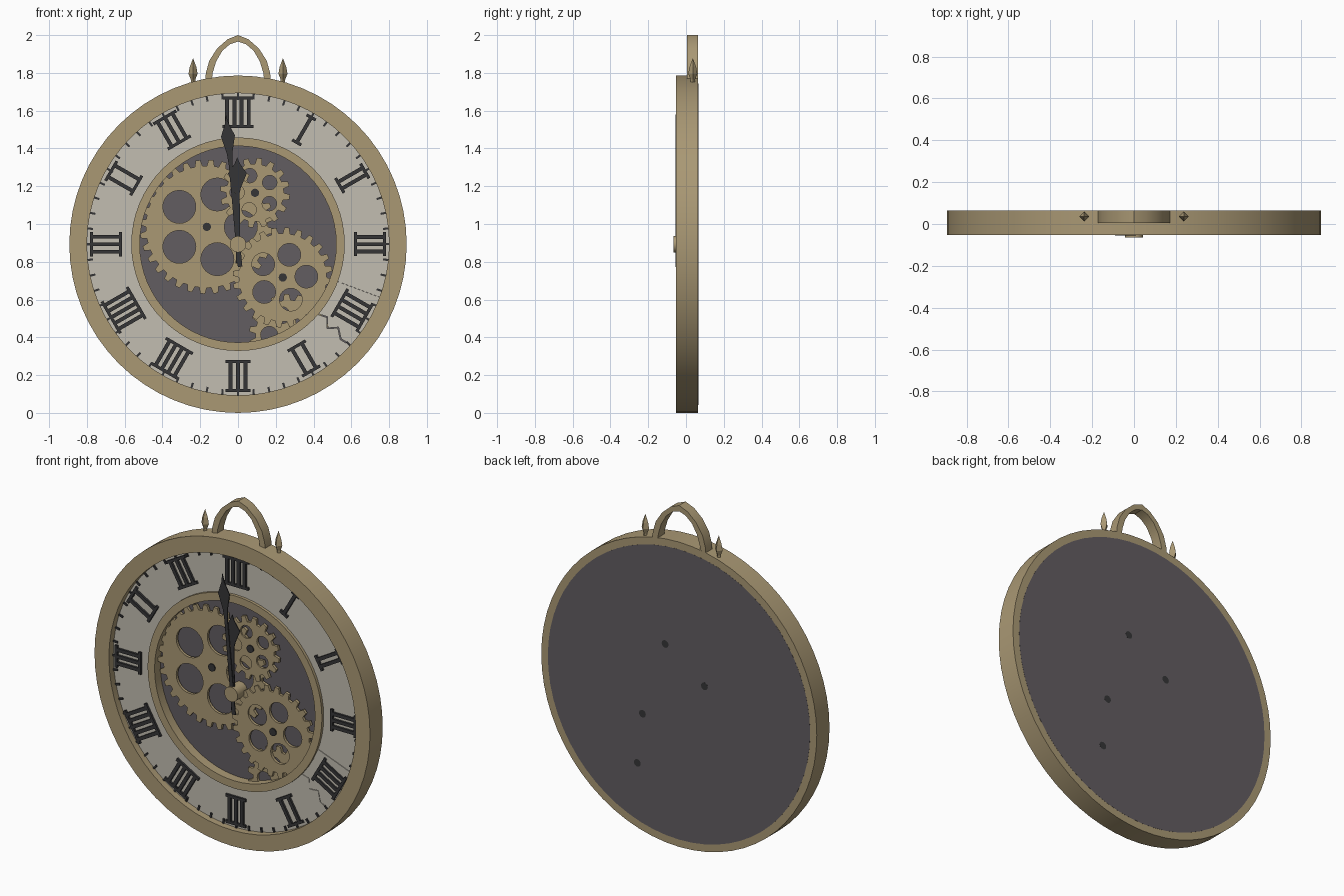
import bpy, bmesh, math
from mathutils import Matrix

if "Cube" in bpy.data.objects:
    bpy.data.objects.remove(bpy.data.objects["Cube"])

CZ = 0.893          # height of the dial centre
R_OUT = 0.893


def material(name, rgb):
    m = bpy.data.materials.new(name)
    m.diffuse_color = (*rgb, 1)
    m.use_nodes = True
    m.node_tree.nodes["Principled BSDF"].inputs["Base Color"].default_value = m.diffuse_color
    return m


BRASS = material("brass", (0.40, 0.315, 0.175))
IVORY = material("ivory", (0.54, 0.51, 0.44))
SLATE = material("slate", (0.122, 0.11, 0.12))
BLACK = material("black_iron", (0.035, 0.035, 0.037))


def polar(r, deg, c=(0, CZ)):
    a = math.radians(deg)
    return (c[0] + r * math.cos(a), c[1] + r * math.sin(a))


def circle(r, c=(0, CZ), n=64):
    return [polar(r, 360 * i / n, c) for i in range(n)]


def add_object(name, mesh, mat, smooth=False):
    mesh.materials.clear()
    mesh.materials.append(mat)
    ob = bpy.data.objects.new(name, mesh)
    bpy.context.collection.objects.link(ob)
    if smooth:
        bpy.ops.object.select_all(action='DESELECT')
        ob.select_set(True)
        bpy.context.view_layer.objects.active = ob
        bpy.ops.object.shade_smooth_by_angle(angle=math.radians(30))
    return ob


def prism(name, loops, y0, y1, mat, smooth=False):
    """Fill x-z outlines (inner loops are holes) and extrude from y0 to y1."""
    cu = bpy.data.curves.new(name, 'CURVE')
    cu.dimensions = '2D'
    cu.fill_mode = 'BOTH'
    cu.extrude = (y1 - y0) / 2
    for loop in loops:
        sp = cu.splines.new('POLY')
        sp.points.add(len(loop) - 1)
        for p, (x, z) in zip(sp.points, loop):
            p.co = (x, z, 0, 1)
        sp.use_cyclic_u = True
    tmp = bpy.data.objects.new("tmp", cu)
    bpy.context.collection.objects.link(tmp)
    dg = bpy.context.evaluated_depsgraph_get()
    mesh = bpy.data.meshes.new_from_object(tmp.evaluated_get(dg))
    bpy.data.objects.remove(tmp)
    mesh.transform(Matrix.Translation((0, (y0 + y1) / 2, 0)) @ Matrix.Rotation(math.pi / 2, 4, 'X'))
    bm = bmesh.new()
    bm.from_mesh(mesh)
    bmesh.ops.remove_doubles(bm, verts=bm.verts, dist=1e-5)
    bmesh.ops.recalc_face_normals(bm, faces=bm.faces)
    for f in bm.faces:
        f.smooth = False
    bm.to_mesh(mesh)
    bm.free()
    mesh.name = name
    return add_object(name, mesh, mat, smooth)


def bars(name, boxes, y0, y1, mat):
    """Boxes given as (tangent centre, radial centre, width, length, degrees)."""
    bm = bmesh.new()
    for t, r, w, l, deg in boxes:
        m = (Matrix.Translation((0, (y0 + y1) / 2, CZ))
             @ Matrix.Rotation(math.radians(90 - deg), 4, 'Y')
             @ Matrix.Translation((t, 0, r)) @ Matrix.Diagonal((w, y1 - y0, l, 1)))
        bmesh.ops.create_cube(bm, size=1, matrix=m)
    mesh = bpy.data.meshes.new(name)
    bm.to_mesh(mesh)
    bm.free()
    return add_object(name, mesh, mat)


# Case: bezel, back plate, inner ring
prism("bezel", [circle(R_OUT), circle(0.80)], -0.053, 0.0645, BRASS, True)
prism("back_plate", [circle(0.85)], 0.024, 0.065, SLATE, True)
prism("inner_ring", [circle(0.565), circle(0.52)], -0.03, 0.03, BRASS, True)


# Dial: large sector plus a broken-off piece with a jagged edge
def sector(a0, a1, crack_at_end, shift=0):
    n = 64
    arc = [a0 + (a1 - a0) * i / n for i in range(n + 1)]
    outer = [polar(0.81, a) for a in arc]
    inner = [polar(0.55, a) for a in reversed(arc)]
    crack = [polar(r, -42 + d + shift)
             for r, d in ((0.61, 2.5), (0.65, -1.5), (0.69, 2), (0.74, -1))]
    return outer + (crack[::-1] if crack_at_end else []) + inner + ([] if crack_at_end else crack)


prism("dial", [sector(-20.5, 318, True)], -0.013, 0.006, IVORY)
prism("dial_broken_piece", [sector(-41.5, -20.55, False, 0.5)], -0.016, 0.003, IVORY)

# Minute ticks
bars("minute_ticks", [(0, 0.787, 0.011, 0.045 if i % 5 == 0 else 0.03, 6 * i)
                      for i in range(60)], -0.02, -0.006, BLACK)

# Hour markers: upright bars between two rails
counts = [1, 2, 3, 4, 2, 3, 4, 5, 3, 2, 3, 4]
widths = [0.055, 0.09, 0.127, 0.17, 0.11, 0.13, 0.165, 0.195, 0.13, 0.12, 0.14, 0.165]
for h, (n, w) in enumerate(zip(counts, widths), 1):
    deg = 90 - 30 * h
    boxes = [(0, 0.622, w, 0.016, deg), (0, 0.775, w, 0.016, deg)]
    span = max(w - 0.05, 0)
    for i in range(n):
        t = 0 if n == 1 else -span / 2 + span * i / (n - 1)
        boxes.append((t, 0.698, 0.02, 0.155, deg))
    bars(f"hour_marker_{h}", boxes, -0.025, -0.006, BLACK)


# Gears with round cut-outs and axle pins
def gear(name, c, r, teeth, y0, hole_r, hole_d, start, depth=0.032):
    step = 360 / teeth
    outline = []
    for i in range(teeth):
        for f, rr in ((0, r - depth), (0.36, r - depth), (0.5, r), (0.86, r)):
            outline.append(polar(rr, (i + f) * step, c))
    holes = [circle(hole_r, polar(hole_d, start + 72 * k, c), 24) for k in range(5)]
    prism(name, [outline] + holes, y0, y0 + 0.016, BRASS)
    prism(name + "_axle", [circle(0.022, c, 16)], y0 - 0.006, 0.0652, BLACK, True)


gear("large_gear", (-0.165, 0.985), 0.355, 32, -0.004, 0.087, 0.18, 0)
gear("small_gear", (0.09, 1.165), 0.185, 16, -0.012, 0.038, 0.095, 35)
gear("medium_gear", (0.237, 0.717), 0.265, 24, -0.012, 0.06, 0.125, 2)
gear("lower_gear", (0.27, 0.42), 0.21, 18, 0.006, 0.045, 0.105, 40)


# Hands with spade tips, and the hub
def hand(name, deg, half, y0, y1):
    pts = half + [(-t, u) for t, u in reversed(half) if t > 0]
    a = math.radians(deg)
    loop = [(t * math.cos(a) - u * math.sin(a), CZ + t * math.sin(a) + u * math.cos(a))
            for t, u in pts]
    prism(name, [loop], y0, y1, BLACK)


hand("minute_hand", 5.3, [(0.012, -0.12), (0.01, 0.42), (0.014, 0.48), (0.037, 0.575), (0.01, 0.64), (0, 0.69)],
     -0.056, -0.051)
hand("hour_hand", 0.5, [(0.012, -0.1), (0.011, 0.27), (0.018, 0.3), (0.05, 0.375), (0.015, 0.425), (0, 0.46)],
     -0.05, -0.045)
prism("hub", [circle(0.043, n=32)], -0.065, 0.04, BRASS, True)

# Pointed hanging loop
outer = [(0.175, 1.75), (0.17, 1.80), (0.152, 1.865), (0.11, 1.93), (0.055, 1.978), (0, 2.0)]
inner = [(0.14, 1.75), (0.134, 1.80), (0.116, 1.86), (0.083, 1.917), (0.042, 1.952), (0, 1.966)]


def mirrored(half):
    return half + [(-x, z) for x, z in reversed(half) if x > 0]


prism("hanging_loop", [mirrored(outer) + mirrored(inner)[::-1]], 0.004, 0.064, BRASS, True)

# Spear finials either side of the loop
profile = [(0.012, 1.74), (0.012, 1.765), (0.024, 1.795), (0.018, 1.83), (0, 1.878)]
for side, x in (("left", -0.238), ("right", 0.238)):
    bm = bmesh.new()
    for (r0, z0), (r1, z1) in zip(profile, profile[1:]):
        bmesh.ops.create_cone(bm, segments=4, radius1=r0, radius2=r1, depth=z1 - z0, cap_ends=False,
                              matrix=Matrix.Translation((x, 0.036, (z0 + z1) / 2)))
    bmesh.ops.remove_doubles(bm, verts=bm.verts, dist=1e-5)
    mesh = bpy.data.meshes.new("finial_" + side)
    bm.to_mesh(mesh)
    bm.free()
    add_object("finial_" + side, mesh, BRASS)
